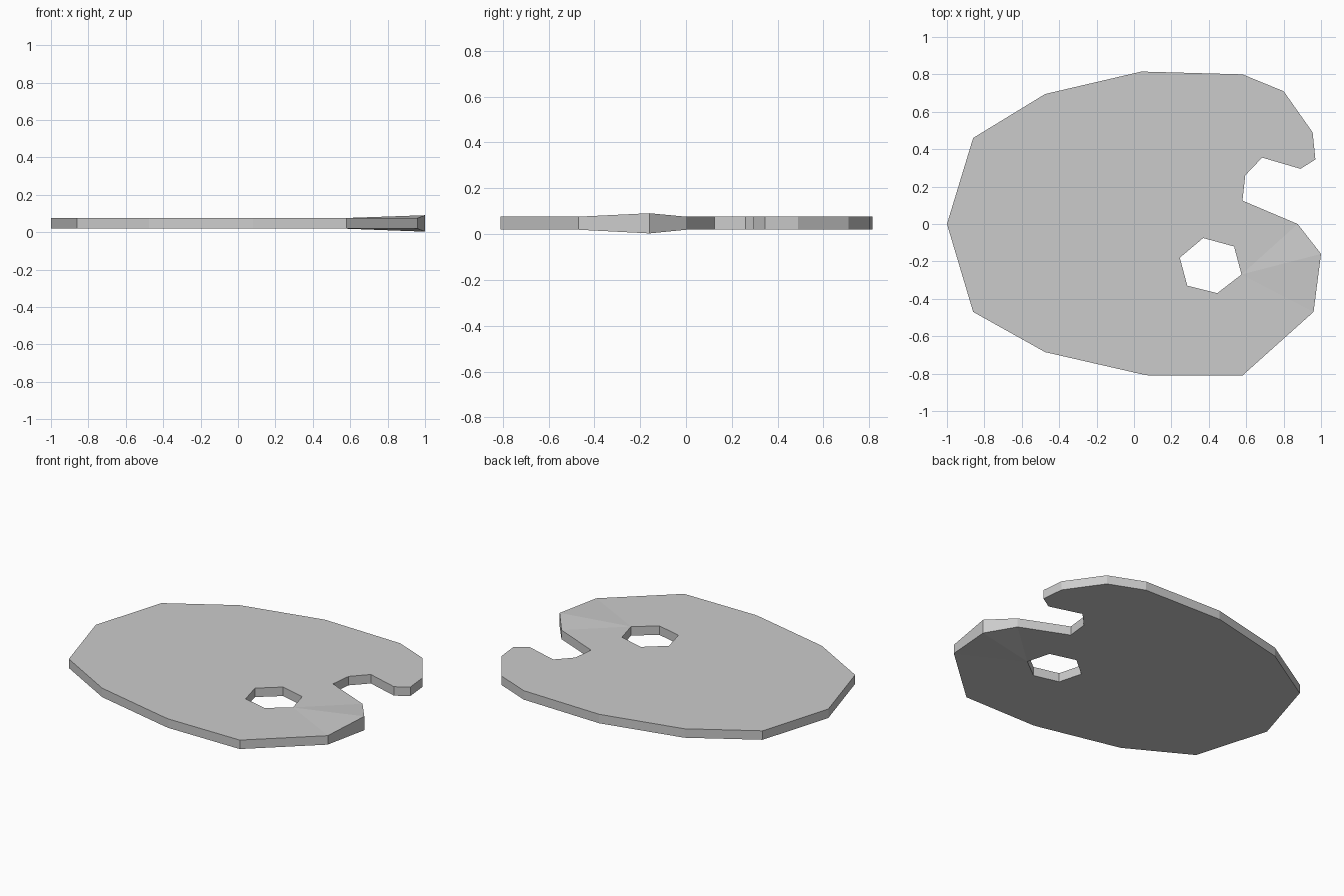
import bpy, bmesh

if "Cube" in bpy.data.objects:
    bpy.data.objects.remove(bpy.data.objects["Cube"])

# Outline of the board and of the thumb hole, seen from above
OUTLINE = [(.04, .815), (.58, .80), (.80, .71), (.955, .49), (.97, .345),
           (.89, .295), (.685, .355), (.595, .26), (.58, .125), (.875, 0),
           (1, -.16), (.96, -.47), (.58, -.81), (.08, -.81), (.04, -.803),
           (-.475, -.685), (-.86, -.47), (-1, 0), (-.86, .46), (-.475, .695)]
HOLE = [(.37, -.075), (.535, -.12), (.575, -.27), (.445, -.37),
        (.285, -.33), (.245, -.18)]
BOTTOM, TOP = .019, .076
FLARED_CORNER = (1, -.16)


def ring(bm, points, top):
    """Closed loop of vertices on the top or bottom side."""
    verts = []
    for p in points:
        z = TOP if top else BOTTOM
        if p == FLARED_CORNER:
            z = .091 if top else .003
        verts.append(bm.verts.new((*p, z)))
    edges = [bm.edges.new((v, verts[i - 1])) for i, v in enumerate(verts)]
    return verts, edges


bm = bmesh.new()
caps = {True: [], False: []}
loops = []
for points in (OUTLINE, HOLE):
    pair = []
    for top in (True, False):
        verts, edges = ring(bm, points, top)
        caps[top] += edges
        pair.append(verts)
    loops.append(pair)

# Flat top and underside, leaving the hole open
for top, edges in caps.items():
    bmesh.ops.triangle_fill(bm, edges=edges, use_beauty=True,
                            normal=(0, 0, 1 if top else -1))

# Outer rim and hole walls
for upper, lower in loops:
    for i in range(len(upper)):
        bm.faces.new((upper[i - 1], upper[i], lower[i], lower[i - 1]))

bmesh.ops.recalc_face_normals(bm, faces=bm.faces)
mesh = bpy.data.meshes.new("paint_palette")
bm.to_mesh(mesh)
bm.free()
bpy.context.collection.objects.link(bpy.data.objects.new("paint_palette", mesh))
